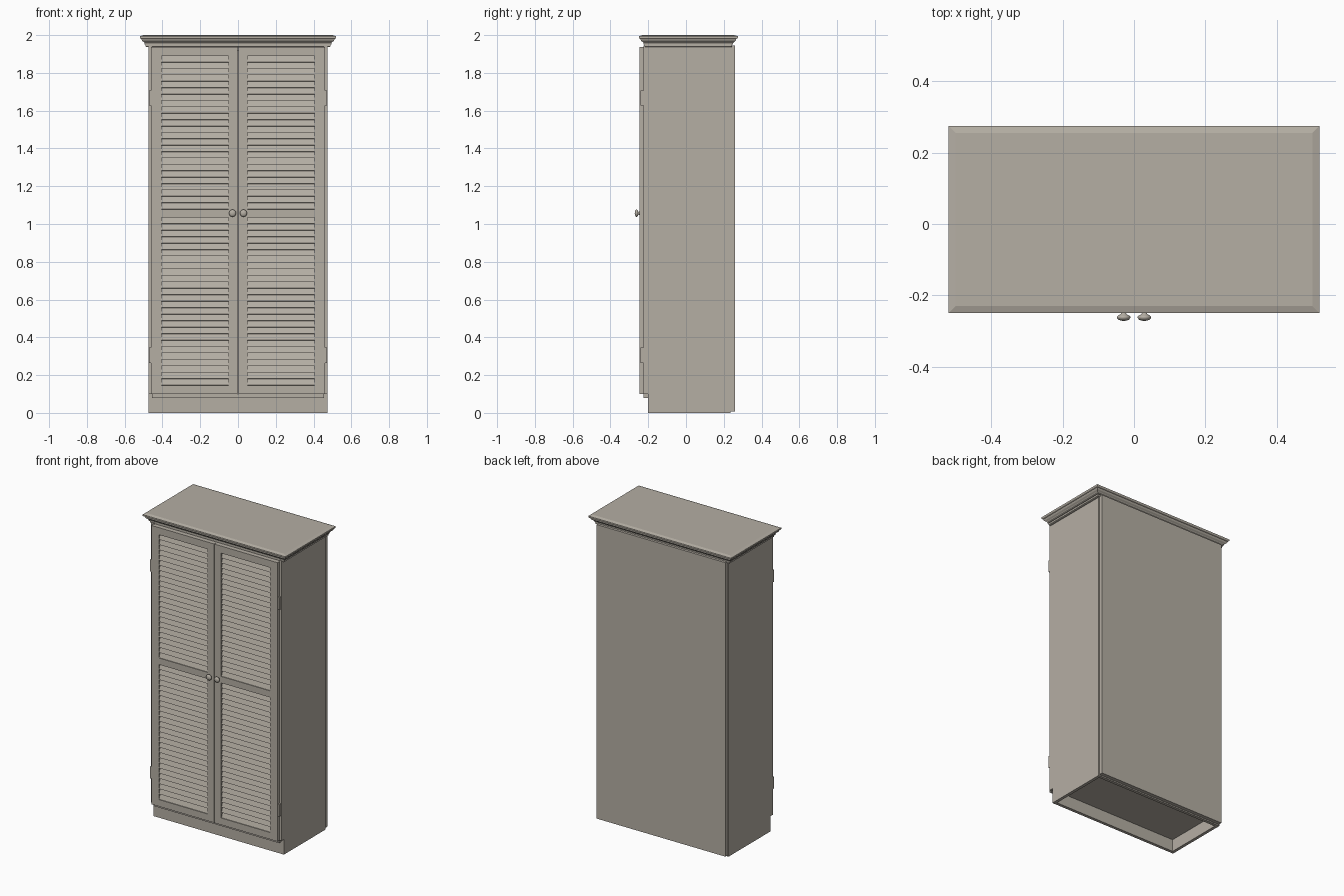
import bpy, bmesh, math
from mathutils import Matrix

if "Cube" in bpy.data.objects:
    bpy.data.objects.remove(bpy.data.objects["Cube"])


def material(name, rgb):
    m = bpy.data.materials.new(name)
    m.diffuse_color = (*rgb, 1)
    m.use_nodes = True
    m.node_tree.nodes["Principled BSDF"].inputs["Base Color"].default_value = m.diffuse_color
    return m


PAINT = material("warm grey paint", (0.46, 0.425, 0.37))


def add_box(bm, x0, x1, y0, y1, z0, z1, tilt=0.0):
    mat = (Matrix.Translation(((x0 + x1) / 2, (y0 + y1) / 2, (z0 + z1) / 2))
           @ Matrix.Rotation(tilt, 4, 'X')
           @ Matrix.Diagonal((x1 - x0, y1 - y0, z1 - z0, 1)))
    bmesh.ops.create_cube(bm, size=1, matrix=mat)


def finish(name, bm):
    bmesh.ops.recalc_face_normals(bm, faces=bm.faces)
    me = bpy.data.meshes.new(name)
    bm.to_mesh(me)
    bm.free()
    me.materials.append(PAINT)
    ob = bpy.data.objects.new(name, me)
    bpy.context.collection.objects.link(ob)
    return ob


def boxes(name, *dims):
    bm = bmesh.new()
    for d in dims:
        add_box(bm, *d)
    return finish(name, bm)


def span(s, a, b):
    # x range mirrored to side s
    return (a, b) if s > 0 else (-b, -a)


# carcass: floor, roof and back panel
boxes("floor_panel", (-0.455, 0.455, -0.224, 0.235, 0.08, 0.10))
boxes("roof_panel", (-0.455, 0.455, -0.224, 0.235, 1.915, 1.935))
boxes("back_panel", (-0.47, 0.47, 0.235, 0.26, 0.008, 1.945))

# open plinth frame, set back at the front
boxes("plinth",
      (-0.475, 0.475, -0.20, -0.18, 0, 0.10),
      (-0.475, -0.455, -0.18, 0.235, 0, 0.10),
      (0.455, 0.475, -0.18, 0.235, 0, 0.10),
      (-0.455, 0.455, 0.215, 0.235, 0, 0.08))

for s, side in ((-1, "left"), (1, "right")):
    boxes(side + "_side_panel", (*span(s, 0.455, 0.475), -0.225, 0.235, 0.10, 1.945))

    # door frame: two stiles and three rails
    y0, y1 = -0.246, -0.2255
    rails = ((0.10, 0.145), (1.035, 1.078), (1.89, 1.937))
    boxes(side + "_door_frame",
          (*span(s, 0.0015, 0.05), y0, y1, 0.10, 1.937),
          (*span(s, 0.405, 0.46), y0, y1, 0.10, 1.937),
          *[(*span(s, 0.05, 0.405), y0, y1, a, b) for a, b in rails])

    # louvre slats, lower edge tilted outwards
    bm = bmesh.new()
    for za, zb, n in ((0.145, 1.035, 26), (1.078, 1.89, 24)):
        p = (zb - za) / n
        for i in range(n):
            zc = za + (i + 0.5) * p
            add_box(bm, *span(s, 0.05, 0.405), -0.2375, -0.2325,
                    zc - 0.0175, zc + 0.0175, math.radians(-20))
    finish(side + "_door_louvres", bm)

    # hinges in the gap beside the door
    boxes(side + "_hinges",
          *[(*span(s, 0.458, 0.471), -0.241, -0.225, z - 0.04, z + 0.04)
            for z in (0.305, 1.668)])

    # turned knob: stem and flattened head
    prof = [(0.0, 0.0), (0.009, 0.0), (0.007, 0.007), (0.013, 0.010), (0.0185, 0.014),
            (0.019, 0.018), (0.015, 0.023), (0.008, 0.0258), (0.0, 0.0265)]
    bm = bmesh.new()
    vs = [bm.verts.new((s * 0.029 + r, -0.245 - d, 1.057)) for r, d in prof]
    es = [bm.edges.new(e) for e in zip(vs, vs[1:])]
    bmesh.ops.spin(bm, geom=vs + es, cent=(s * 0.029, 0, 1.057), axis=(0, 1, 0),
                   angle=2 * math.pi, steps=24, use_merge=False)
    bmesh.ops.remove_doubles(bm, verts=bm.verts, dist=1e-5)
    knob = finish(side + "_knob", bm)
    for f in knob.data.polygons:
        f.use_smooth = True

# crown moulding: stacked rectangular rings (half width, height)
crown = [(0.485, 1.937), (0.489, 1.939), (0.489, 1.950), (0.494, 1.951), (0.494, 1.957),
         (0.499, 1.963), (0.507, 1.969), (0.511, 1.975), (0.511, 1.980), (0.518, 1.983),
         (0.52, 1.986), (0.52, 1.994), (0.50, 2.0)]
bm = bmesh.new()
rings = []
for hx, z in crown:
    hy = hx - 0.2575
    rings.append([bm.verts.new((a * hx, 0.0125 + b * hy, z))
                  for a, b in ((-1, -1), (1, -1), (1, 1), (-1, 1))])
for r0, r1 in zip(rings, rings[1:]):
    for i in range(4):
        j = (i + 1) % 4
        bm.faces.new((r0[i], r0[j], r1[j], r1[i]))
bm.faces.new(rings[0])
bm.faces.new(rings[-1])
finish("crown_moulding", bm)
